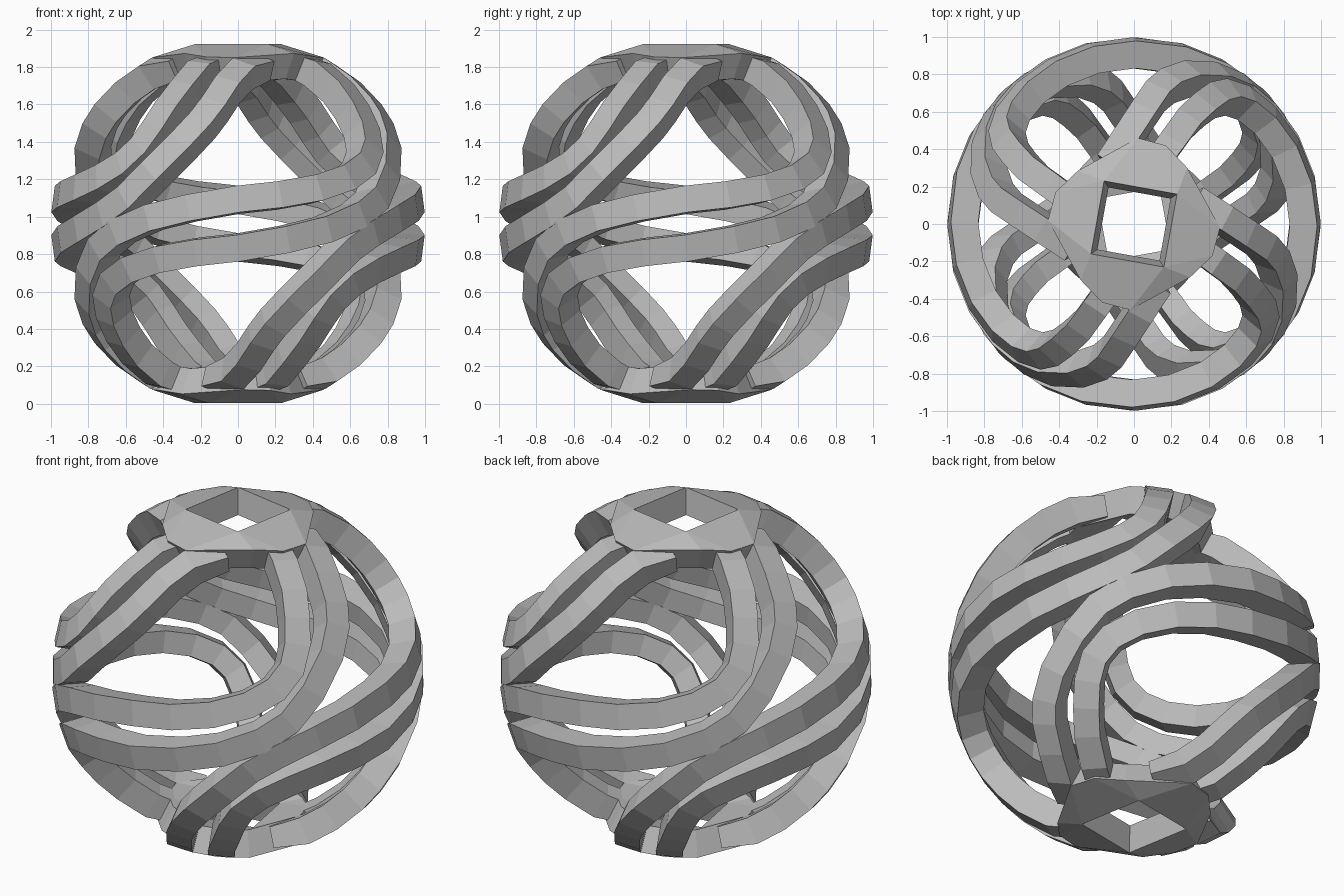
import bpy, bmesh
from math import pi
from mathutils import Vector, Matrix

if "Cube" in bpy.data.objects:
    bpy.data.objects.remove(bpy.data.objects["Cube"])

CENTRE = 0.963     # height of the sphere centre
INNER = 0.85       # inner shell radius, outer is 1
HALF = 0.072       # half width of a strand

grey = bpy.data.materials.new("plain_grey")
grey.use_nodes = True
grey.diffuse_color = (0.5, 0.5, 0.5, 1)
grey.node_tree.nodes["Principled BSDF"].inputs["Base Color"].default_value = (0.5, 0.5, 0.5, 1)


def finish(name, bm, turn):
    """Turn the part about the sphere centre and add it to the scene."""
    bmesh.ops.recalc_face_normals(bm, faces=bm.faces)
    bm.transform(Matrix.Translation((0, 0, CENTRE)) @ turn)
    mesh = bpy.data.meshes.new(name)
    bm.to_mesh(mesh)
    bm.free()
    mesh.materials.append(grey)
    bpy.context.collection.objects.link(bpy.data.objects.new(name, mesh))


# Half paths from the front meridian to the cap: right, towards the front, up
inner_half = [(0, .99, .132), (.23, .965, .158), (.44, .88, .195), (.6, .76, .25),
              (.7, .64, .325), (.735, .54, .42), (.715, .46, .53), (.66, .385, .645),
              (.58, .3, .755), (.456, .21, .865), (.31, .1, .93)]
outer_half = [(0, .99, -.132), (.27, .96, -.085), (.49, .87, -.03), (.67, .74, .05),
              (.775, .62, .14), (.83, .48, .28), (.838, .315, .445), (.80, .2, .57),
              (.74, .13, .66), (.63, .055, .775), (.5, -.03, .865), (.35, -.145, .925)]


def to_dir(p):
    return Vector((p[0], -p[1], p[2])).normalized()


path = [to_dir(p) for p in reversed(inner_half)]
path += [to_dir((-u, d, -h)) for u, d, h in outer_half[1:]]


def build_strand(name, turn):
    bm = bmesh.new()
    rings = []
    last = len(path) - 1
    for i, n in enumerate(path):
        tangent = path[min(i + 1, last)] - path[max(i - 1, 0)]
        side = n.cross(tangent).normalized() * HALF
        a, b = (n + side).normalized(), (n - side).normalized()
        top = 0.965 if i in (0, last) else 1.0    # tuck the ends into the caps
        rings.append([bm.verts.new(v) for v in (a * top, b * top, b * INNER, a * INNER)])
    for r, s in zip(rings, rings[1:]):
        for k in range(4):
            m = (k + 1) % 4
            bm.faces.new((r[k], r[m], s[m], s[k]))
    bm.faces.new(rings[0])
    bm.faces.new(rings[-1])
    finish(name, bm, turn)


def build_cap(name, turn):
    """Ring with a square hole and a notched rim."""
    bm = bmesh.new()
    shells = []
    for radius in (1.0, INNER):
        hole, rim = [], []
        for k in range(4):
            spin = Matrix.Rotation(k * pi / 2, 4, 'Z')

            def add(x, y):
                return bm.verts.new(spin @ Vector((x, y, (1 - x * x - y * y) ** 0.5)) * radius)
            hole.append(add(.23, .16))
            rim += [add(.285, .3), add(.17, .42), add(.02, .46)]
        shells.append((hole, rim))
        for k in range(4):
            h0, h1 = hole[k], hole[(k + 1) % 4]
            r0, r1, r2, r3 = (rim[(3 * k + j) % 12] for j in range(4))
            bm.faces.new((h0, r0, r1))
            bm.faces.new((h0, r1, r2, h1))
            bm.faces.new((h1, r2, r3))
    for upper, lower in zip(*shells):
        for k in range(len(upper)):
            m = (k + 1) % len(upper)
            bm.faces.new((upper[k], upper[m], lower[m], lower[k]))
    finish(name, bm, turn)


# Eight strands in two sets, each set turned four times, and a cap at each end
flip = Matrix.Rotation(pi, 4, 'Y')
for k in range(4):
    spin = Matrix.Rotation(k * pi / 2, 4, 'Z')
    build_strand(f"upper_strand_{k + 1}", spin)
    build_strand(f"lower_strand_{k + 1}", spin @ flip)
build_cap("top_cap", Matrix.Identity(4))
build_cap("bottom_cap", flip)
